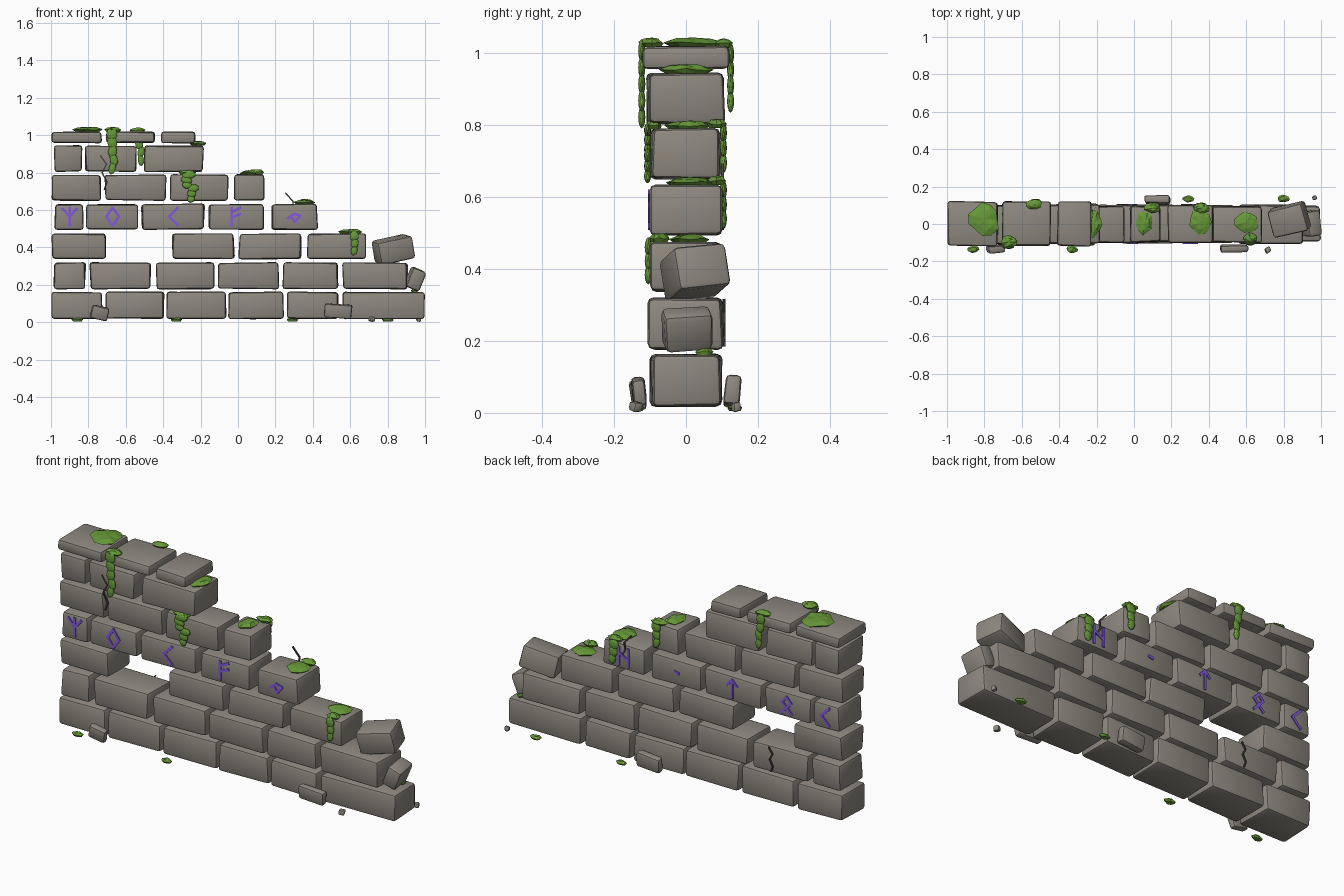
import bpy, bmesh, math, random
from mathutils import Vector, Matrix, Euler

if "Cube" in bpy.data.objects:
    bpy.data.objects.remove(bpy.data.objects["Cube"])

random.seed(4)


def material(name, rgb):
    m = bpy.data.materials.new(name)
    m.diffuse_color = (*rgb, 1)
    m.use_nodes = True
    m.node_tree.nodes["Principled BSDF"].inputs["Base Color"].default_value = m.diffuse_color
    return m


STONE = material("grey stone", (0.27, 0.25, 0.215))
MOSS = material("green moss", (0.135, 0.32, 0.04))
RUNE = material("purple rune", (0.23, 0.10, 0.72))
CRACK = material("dark crack", (0.06, 0.055, 0.048))


def finish(bm, name, mat, smooth=False):
    bmesh.ops.recalc_face_normals(bm, faces=bm.faces[:])
    me = bpy.data.meshes.new(name)
    bm.to_mesh(me)
    bm.free()
    me.materials.append(mat)
    ob = bpy.data.objects.new(name, me)
    bpy.context.collection.objects.link(ob)
    if smooth:
        bpy.ops.object.select_all(action='DESELECT')
        ob.select_set(True)
        bpy.context.view_layer.objects.active = ob
        bpy.ops.object.shade_smooth_by_angle(angle=math.radians(28))
    return ob


def stone(name, center, size, rot=(0, 0, 0), jitter=0.006, jitter_y=0.006, bevel=0.015):
    """Rough bevelled block."""
    bm = bmesh.new()
    bmesh.ops.create_cube(bm, size=1)
    for v in bm.verts:
        s = v.co.copy()
        v.co = Vector(a * b for a, b in zip(s, size))
        for i, j in enumerate((jitter, jitter_y, jitter * 0.6)):
            v.co[i] -= math.copysign(random.uniform(0, j), s[i])
    bmesh.ops.bevel(bm, geom=bm.edges[:], offset=bevel, segments=2, profile=0.5, affect='EDGES')
    r = Euler([math.radians(a) for a in rot]).to_matrix().to_4x4()
    bm.transform(Matrix.Translation(center) @ r)
    return finish(bm, name, STONE, True)


# Courses: bottom, top, front, back, brick spans along x
courses = [
    (0.016, 0.165, -0.103, 0.103, [(-1, -.72), (-.715, -.39), (-.385, -.06), (-.055, .25), (.26, .54), (.555, 1)]),
    (0.175, 0.322, -0.108, 0.108, [(-.99, -.81), (-.795, -.46), (-.44, -.125), (-.11, .225), (.235, .54), (.555, .91)]),
    (0.335, 0.477, -0.102, 0.102, [(-1, -.70), (-.355, -.015), (0, .34), (.365, .69)]),
    (0.493, 0.635, -0.101, 0.101, [(-.985, -.82), (-.815, -.53), (-.52, -.175), (-.16, .145), (.175, .43)]),
    (0.648, 0.793, -0.103, 0.100, [(-.998, -.73), (-.715, -.38), (-.365, -.05), (-.025, .145)]),
    (0.802, 0.948, -0.114, 0.110, [(-.985, -.83), (-.82, -.54), (-.505, -.18)]),
    (0.956, 1.022, -0.122, 0.125, [(-1, -.725), (-.71, -.44), (-.415, -.22)]),
]
for row, (z0, z1, y0, y1, spans) in enumerate(courses, 1):
    for x0, x1 in spans:
        stone(f"wall_brick_row{row}", ((x0 + x1) / 2, (y0 + y1) / 2, (z0 + z1) / 2),
              (x1 - x0, y1 - y0, z1 - z0), jitter=0.010, jitter_y=0 if row == 4 else 0.012)

# Loose tilted blocks at the broken end
stone("fallen_block", (.832, .025, .39), (.20, .155, .125), (6, -12, 14))
stone("fallen_small_block", (.948, .005, .232), (.085, .14, .115), (4, 22, 8))

# Rubble on the ground
stone("rubble", (-.74, -.133, .05), (.10, .045, .075), (8, 12, 5), bevel=.012)
stone("rubble", (.535, -.13, .06), (.155, .045, .078), (6, 4, 0), bevel=.012)
stone("rubble", (.125, .13, .06), (.14, .05, .085), (-6, -5, 0), bevel=.012)
stone("pebble", (.715, -.138, .017), (.035, .035, .03), (0, 10, 30), bevel=.007)
stone("pebble", (.965, .14, .017), (.03, .03, .03), (10, 0, 20), bevel=.007)


def moss_pad(x, y, z, w, d, h=0.026):
    """Faceted cushion with a ragged rim."""
    bm = bmesh.new()
    n = 11
    ragged = [random.uniform(.82, 1.12) for _ in range(n)]
    rings = []
    for scale, level in ((.75, 0), (1, .45), (.6, .85)):
        ring = []
        for i, r in enumerate(ragged):
            a = math.tau * i / n
            ring.append(bm.verts.new((x + math.cos(a) * w / 2 * r * scale,
                                      y + math.sin(a) * d / 2 * r * scale,
                                      z + h * (level + random.uniform(-.12, .12) * (level > 0)))))
        rings.append(ring)
    top = bm.verts.new((x, y, z + h))
    for i in range(n):
        j = (i + 1) % n
        for lo, hi in zip(rings, rings[1:]):
            bm.faces.new((lo[i], lo[j], hi[j], hi[i]))
        bm.faces.new((rings[2][i], rings[2][j], top))
    bm.faces.new(rings[0])
    bmesh.ops.triangulate(bm, faces=bm.faces[:])
    finish(bm, "moss_pad", MOSS)


def vine(x, y, top, bottom, width=0.06):
    """Hanging chain of flat leaf clumps that narrows downwards."""
    bm = bmesh.new()
    n = max(3, round((top - bottom) / 0.042))
    step = (top - bottom) / n
    for i in range(n):
        w = width * (1 - .45 * i / n)
        m = Matrix.Translation((x + random.uniform(-.008, .008), y, top - step * (i + .5)))
        m = m @ Matrix.Rotation(random.uniform(-.3, .3), 4, 'Y') @ Matrix.Diagonal((w / 2, .010, step * .72, 1))
        bmesh.ops.create_icosphere(bm, subdivisions=2, radius=1, matrix=m)
    finish(bm, "hanging_moss", MOSS)


# Moss on the stepped top of the wall
for pad in [(-.80, .025, 1.018, .165, .17), (-.535, .105, 1.016, .09, .06), (-.67, -.095, 1.018, .09, .07),
            (-.215, 0, .944, .09, .14), (-.27, -.09, .788, .10, .05), (.055, .01, .787, .10, .13),
            (.10, .085, .792, .09, .055), (.355, .01, .630, .115, .14), (.36, .085, .634, .09, .055),
            (.60, .01, .472, .13, .11), (.62, -.075, .474, .075, .055), (.945, .05, .160, .04, .05)]:
    moss_pad(*pad)
# Moss tufts on the ground
for tuft in [(-.86, -.135), (-.33, -.135), (.29, .135), (.80, .135)]:
    moss_pad(*tuft, 0.005, .062, .04, .02)
# Hanging strands, front then back
vine(-.67, -.123, 1.03, .80)
vine(-.27, -.107, .80, .72, .075)
vine(-.245, -.107, .73, .645, .06)
vine(.62, -.105, .48, .365, .05)
vine(-.525, .124, 1.02, .845, .05)
vine(.10, .104, .80, .675, .055)
vine(.36, .104, .64, .52, .06)


def strokes(name, mat, cx, cz, side, segs, width=0.014, y=0.102, scale=1.0):
    """Thin bars laid on a wall face; coordinates run right and up as seen facing it."""
    bm = bmesh.new()
    for u0, v0, u1, v1 in segs:
        a = Vector((cx - side * u0 * scale, side * y, cz + v0 * scale))
        b = Vector((cx - side * u1 * scale, side * y, cz + v1 * scale))
        d = b - a
        m = Matrix.Translation((a + b) / 2) @ Matrix.Rotation(-math.atan2(d.z, d.x), 4, 'Y')
        m = m @ Matrix.Diagonal((d.length + width * .6, .008, width, 1))
        bmesh.ops.create_cube(bm, size=1, matrix=m)
    finish(bm, name, mat)


# Carved signs, in units of the sign's half height
fork = [(0, -1, 0, 1), (0, 0, -.8, .9), (0, 0, .8, .9)]
diamond = [(0, 1, .7, 0), (.7, 0, 0, -1), (0, -1, -.7, 0), (-.7, 0, 0, 1)]
angle = [(.5, 1, -.5, 0), (-.5, 0, .5, -1)]
branch = [(-.4, -1, -.4, 1), (-.4, .5, .6, 1), (-.4, -.1, .6, .3)]
loop = [(0, .9, .55, .3), (.55, .3, -.6, -.9), (0, .9, -.55, .3), (-.55, .3, .6, -.9)]
arrow = [(0, -1, 0, 1), (0, 1, -.6, .4), (0, 1, .6, .4)]
gate = [(-.6, -1, -.6, 1), (.6, -1, .6, 1), (-.6, .4, .6, -.3)]
knot = [(-.7, -.2, 0, .3), (0, .3, .7, .1), (.7, .1, .1, -.6), (.1, -.6, -.3, -.1)]
dot = [(-.2, .05, .25, -.05)]
for x, front, back in [(-.90, fork, angle), (-.67, diamond, loop), (-.345, angle, arrow),
                       (-.015, branch, dot), (.30, knot, gate)]:
    strokes("front_rune", RUNE, x, .565, -1, front, scale=.048)
    strokes("back_rune", RUNE, x, .565, 1, back, scale=.048)

# Jagged cracks
zigzag = [(-.02, .09, .012, .045), (.012, .045, -.012, 0), (-.012, 0, .015, -.05), (.015, -.05, 0, -.09)]
strokes("front_crack", CRACK, -.715, .80, -1, zigzag, .007, .106)
strokes("back_crack", CRACK, -.58, .25, 1, zigzag, .006, .106, .7)
strokes("back_crack", CRACK, .285, .645, 1, [(.03, .045, -.01, 0), (-.01, 0, -.005, -.04), (-.005, -.04, -.03, -.08)], .007)
